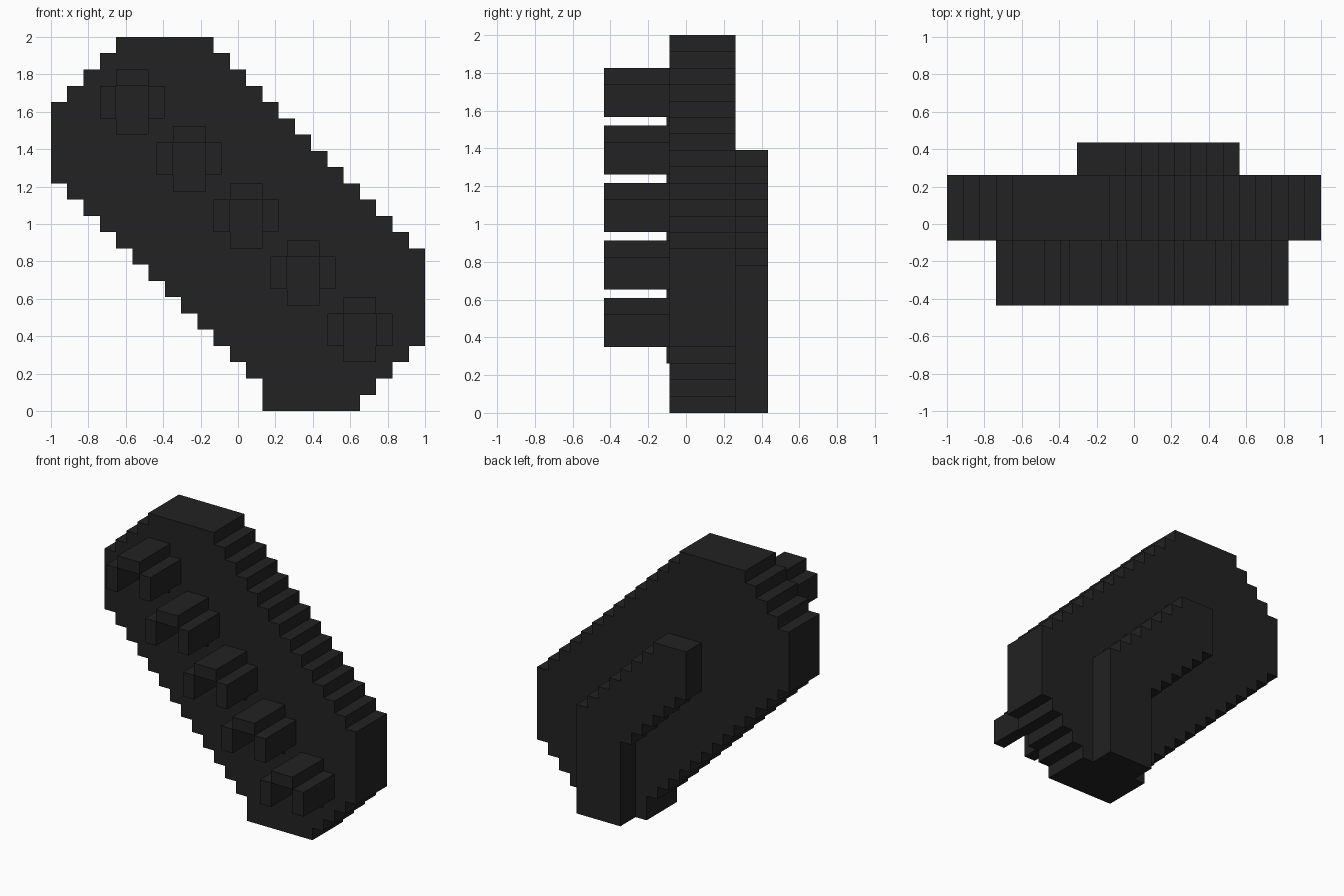
import bpy
import bmesh

if "Cube" in bpy.data.objects:
    bpy.data.objects.remove(bpy.data.objects["Cube"])

C = 2 / 23  # one block of the stepped grid

black = bpy.data.materials.new("soft_black")
black.diffuse_color = (0.016, 0.016, 0.016, 1)
black.use_nodes = True
black.node_tree.nodes["Principled BSDF"].inputs["Base Color"].default_value = black.diffuse_color


def prism(name, outline, y0, y1):
    """Extrude an (x, z) outline in metres from y0 back to y1."""
    pts = []
    for p in outline:
        if not pts or p != pts[-1]:
            pts.append(p)
    bm = bmesh.new()
    face = bm.faces.new([bm.verts.new((x, y0, z)) for x, z in pts])
    new = bmesh.ops.extrude_face_region(bm, geom=[face])["geom"]
    moved = [v for v in new if isinstance(v, bmesh.types.BMVert)]
    bmesh.ops.translate(bm, verts=moved, vec=(0, y1 - y0, 0))
    bmesh.ops.recalc_face_normals(bm, faces=bm.faces)
    mesh = bpy.data.meshes.new(name)
    bm.to_mesh(mesh)
    bm.free()
    mesh.materials.append(black)
    obj = bpy.data.objects.new(name, mesh)
    bpy.context.collection.objects.link(obj)
    return obj


def block(name, x0, x1, z0, z1, y0, y1):
    return prism(name, [(x0, z0), (x1, z0), (x1, z1), (x0, z1)], y0, y1)


def cell(col, row):
    """Grid column from the left and row from the ground, in metres."""
    return (col * C - 1, row * C)


# Slanted main body: stepped on both sides, row by row from the top
left, right = [], []
for r in range(23):
    lo = min(13, max(0, 4 - r, r - 8))
    hi = min(23, 10 + r, 41 - r)
    left += [cell(lo, 23 - r), cell(lo, 22 - r)]
    right += [cell(hi, 23 - r), cell(hi, 22 - r)]
prism("stepped_body", left + right[::-1], -C, 3 * C)

# Rear spine: slanted band with an upright foot, column by column
top, bottom = [], []
for i in range(10):
    hi = min(16, 18 - i)
    lo = 12 - i if i < 6 else 0
    top += [cell(8 + i, hi), cell(9 + i, hi)]
    bottom += [cell(8 + i, lo), cell(9 + i, lo)]
prism("rear_spine", top + bottom[::-1], 3 * C, 5 * C)

# Five hooded studs down the slope: cap, two cheeks and a shallow centre plate
for k in range(5):
    cx, cz = -6.5 * C * -1 * -1 + 3.5 * C * k, (19 - 3.5 * k) * C
    block(f"stud_cap_{k}", cx - C, cx + C, cz + C, cz + 2 * C, -5 * C, -C)
    for side, s in (("left", -1), ("right", 1)):
        x0, x1 = sorted((cx + s * C, cx + 2 * s * C))
        block(f"stud_cheek_{side}_{k}", x0, x1, cz - C, cz + C, -5 * C, -C)
    block(f"stud_plate_{k}", cx - C, cx + C, cz - 2 * C, cz + C, -1.2 * C, -C)
